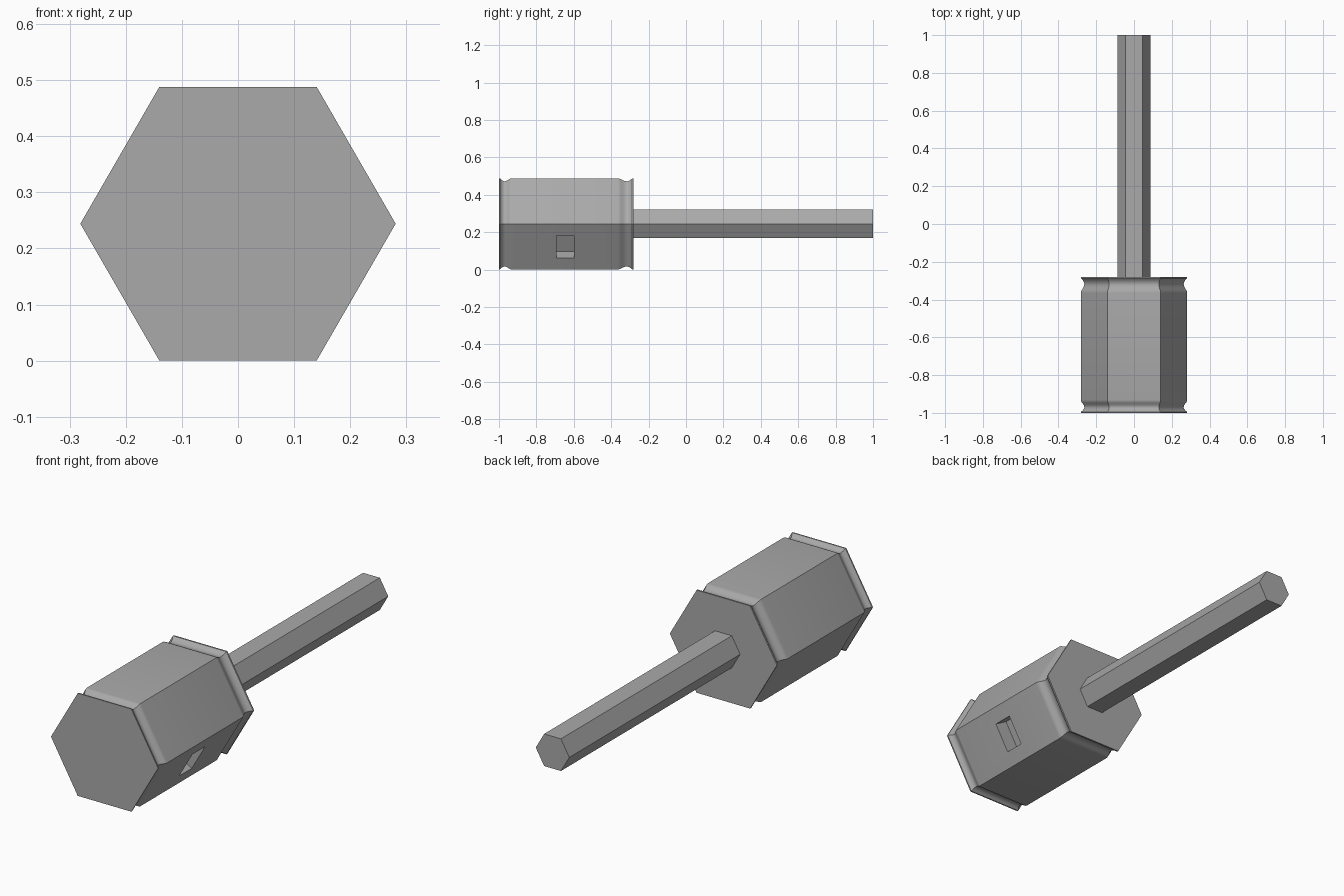
import bpy, bmesh, math
from mathutils import Matrix

cube = bpy.data.objects.get("Cube")
if cube:
    bpy.data.objects.remove(cube, do_unlink=True)

CENTRE_Z = 0.244
FLAT = math.cos(math.pi / 6)      # apothem of a unit hexagon

metal = bpy.data.materials.new("plain_grey")
metal.use_nodes = True
GREY = (0.4, 0.4, 0.4, 1)
metal.diffuse_color = GREY
metal.node_tree.nodes["Principled BSDF"].inputs["Base Color"].default_value = GREY


def add_object(name, bm):
    bmesh.ops.recalc_face_normals(bm, faces=bm.faces)
    mesh = bpy.data.meshes.new(name)
    bm.to_mesh(mesh)
    bm.free()
    mesh.materials.append(metal)
    obj = bpy.data.objects.new(name, mesh)
    bpy.context.collection.objects.link(obj)
    return obj


def hex_bar(name, profile):
    """Loft hexagons along y; profile holds (y, corner radius) pairs."""
    bm = bmesh.new()
    rings = []
    for y, r in profile:
        angles = [i * math.pi / 3 for i in range(6)]
        rings.append([bm.verts.new((r * math.cos(a), y, CENTRE_Z + r * math.sin(a)))
                      for a in angles])
    for a, b in zip(rings, rings[1:]):
        for i in range(6):
            j = (i + 1) % 6
            bm.faces.new((a[i], a[j], b[j], b[i]))
    bm.faces.new(rings[0])
    bm.faces.new(rings[-1])
    return add_object(name, bm)


# Hexagonal head with a rounded groove close to each end
RADIUS, FRONT, BACK = 0.281, -1.0, -0.28
groove = [(0, 0), (.006, 0), (.012, .008), (.019, .014), (.028, .018), (.037, .017),
          (.046, .012), (.055, .005), (.062, .001), (.068, 0)]
profile = [(FRONT + s, RADIUS - d) for s, d in groove]
profile += [(BACK - s * 1.25, RADIUS - d) for s, d in reversed(groove)]
head = hex_bar("hex_head", profile)

# Rectangular slot sunk square into the lower side face
bm = bmesh.new()
tilt = Matrix.Rotation(math.pi / 6, 4, 'Y')
place = (Matrix.Translation((0, -0.645, CENTRE_Z)) @ tilt
         @ Matrix.Translation((RADIUS * FLAT, 0, 0))
         @ Matrix.Diagonal((0.14, 0.095, 0.14, 1)))
bmesh.ops.create_cube(bm, size=1, matrix=place)
cutter = add_object("slot_cutter", bm)
cutter.hide_render = True

cut = head.modifiers.new("slot", 'BOOLEAN')
cut.operation = 'DIFFERENCE'
cut.solver = 'EXACT'
cut.object = cutter
bpy.context.view_layer.objects.active = head
bpy.ops.object.modifier_apply(modifier=cut.name)
bpy.data.objects.remove(cutter, do_unlink=True)

# Long hexagonal shaft
shaft = hex_bar("hex_shaft", [(BACK - 0.02, 0.088), (1.0, 0.088)])

# Smooth the grooves, keep hexagon edges crisp
bpy.ops.object.select_all(action='DESELECT')
for obj in (head, shaft):
    obj.select_set(True)
bpy.context.view_layer.objects.active = head
bpy.ops.object.shade_smooth_by_angle(angle=math.radians(35))
